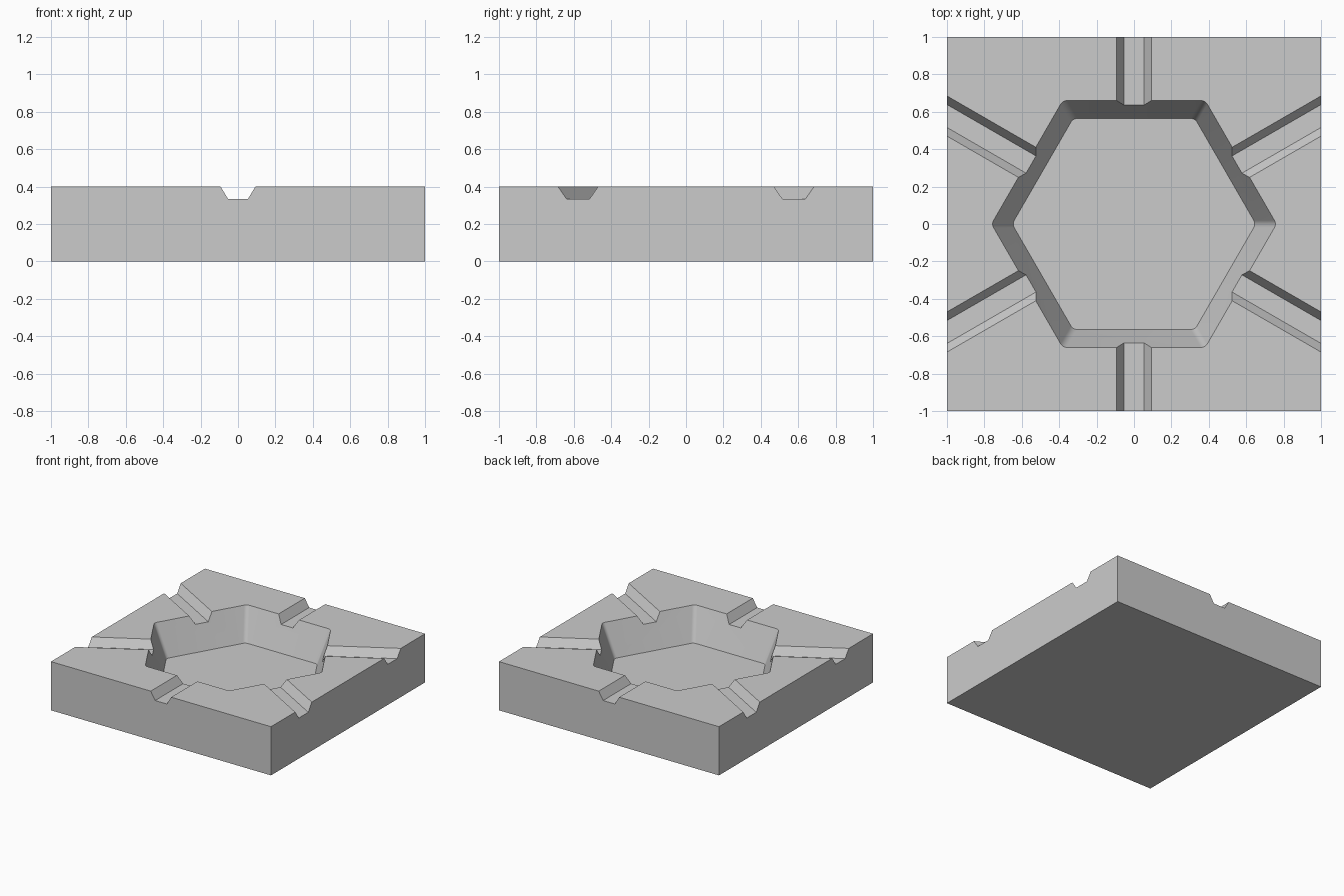
import bpy, bmesh
from math import radians, cos, sin, tan
from mathutils import Matrix

cube = bpy.data.objects.get("Cube")
if cube:
    bpy.data.objects.remove(cube, do_unlink=True)

HEIGHT = 0.4
FLOOR = 0.137          # height of the bowl floor
DRAFT = tan(radians(20))
GROOVE_DEPTH = 1 / 15
OVER = 0.1             # how far cutters rise above the top

grey = bpy.data.materials.new("light grey")
grey.use_nodes = True
colour = (0.6, 0.6, 0.6, 1)
grey.diffuse_color = colour
grey.node_tree.nodes["Principled BSDF"].inputs["Base Color"].default_value = colour


def make_object(name, bm):
    bmesh.ops.recalc_face_normals(bm, faces=bm.faces)
    mesh = bpy.data.meshes.new(name)
    bm.to_mesh(mesh)
    bm.free()
    mesh.materials.append(grey)
    obj = bpy.data.objects.new(name, mesh)
    bpy.context.collection.objects.link(obj)
    return obj


def loft(name, lower, upper):
    """Closed solid between two matching loops of points."""
    bm = bmesh.new()
    a = [bm.verts.new(p) for p in lower]
    b = [bm.verts.new(p) for p in upper]
    bm.faces.new(a)
    bm.faces.new(b)
    for i in range(len(a)):
        j = (i + 1) % len(a)
        bm.faces.new((a[i], a[j], b[j], b[i]))
    return make_object(name, bm)


def rounded_hexagon(apothem, z, radius=0.04, steps=6):
    centre = (apothem - radius) / cos(radians(30))
    points = []
    for corner in range(6):
        a = radians(60 * corner)
        for s in range(steps + 1):
            t = a + radians(-30 + 60 * s / steps)
            points.append((centre * cos(a) + radius * cos(t),
                           centre * sin(a) + radius * sin(t), z))
    return points


# Square block
bm = bmesh.new()
bmesh.ops.create_cube(bm, size=1, matrix=Matrix.Translation((0, 0, HEIGHT / 2))
                      @ Matrix.Diagonal((2, 2, HEIGHT, 1)))
block = make_object("ashtray_block", bm)

# Hexagonal bowl with sloping walls
top = HEIGHT + OVER
rim = 0.66
bowl = loft("bowl_cutter",
            rounded_hexagon(rim - (HEIGHT - FLOOR) * DRAFT, FLOOR),
            rounded_hexagon(rim + OVER * DRAFT, top))

# Three grooves crossing the block, making six rests
cutters = [bowl]
slope = 0.04 / GROOVE_DEPTH
low, high = 0.053, 0.093 + OVER * slope
z0 = HEIGHT - GROOVE_DEPTH
section = [(-low, z0), (low, z0), (high, top), (-high, top)]
for angle in (30, 90, 150):
    groove = loft("groove_cutter", [(-1.6, y, z) for y, z in section],
                  [(1.6, y, z) for y, z in section])
    groove.data.transform(Matrix.Rotation(radians(angle), 4, "Z"))
    cutters.append(groove)

# Cut everything out, then smooth only the rounded bowl corners
bpy.ops.object.select_all(action="DESELECT")
block.select_set(True)
bpy.context.view_layer.objects.active = block
for cutter in cutters:
    cutter.hide_render = True
    cut = block.modifiers.new("cut", "BOOLEAN")
    cut.operation = "DIFFERENCE"
    cut.solver = "EXACT"
    cut.object = cutter
    bpy.ops.object.modifier_apply(modifier=cut.name)
    bpy.data.objects.remove(cutter, do_unlink=True)
bpy.ops.object.shade_smooth_by_angle(angle=radians(25))
